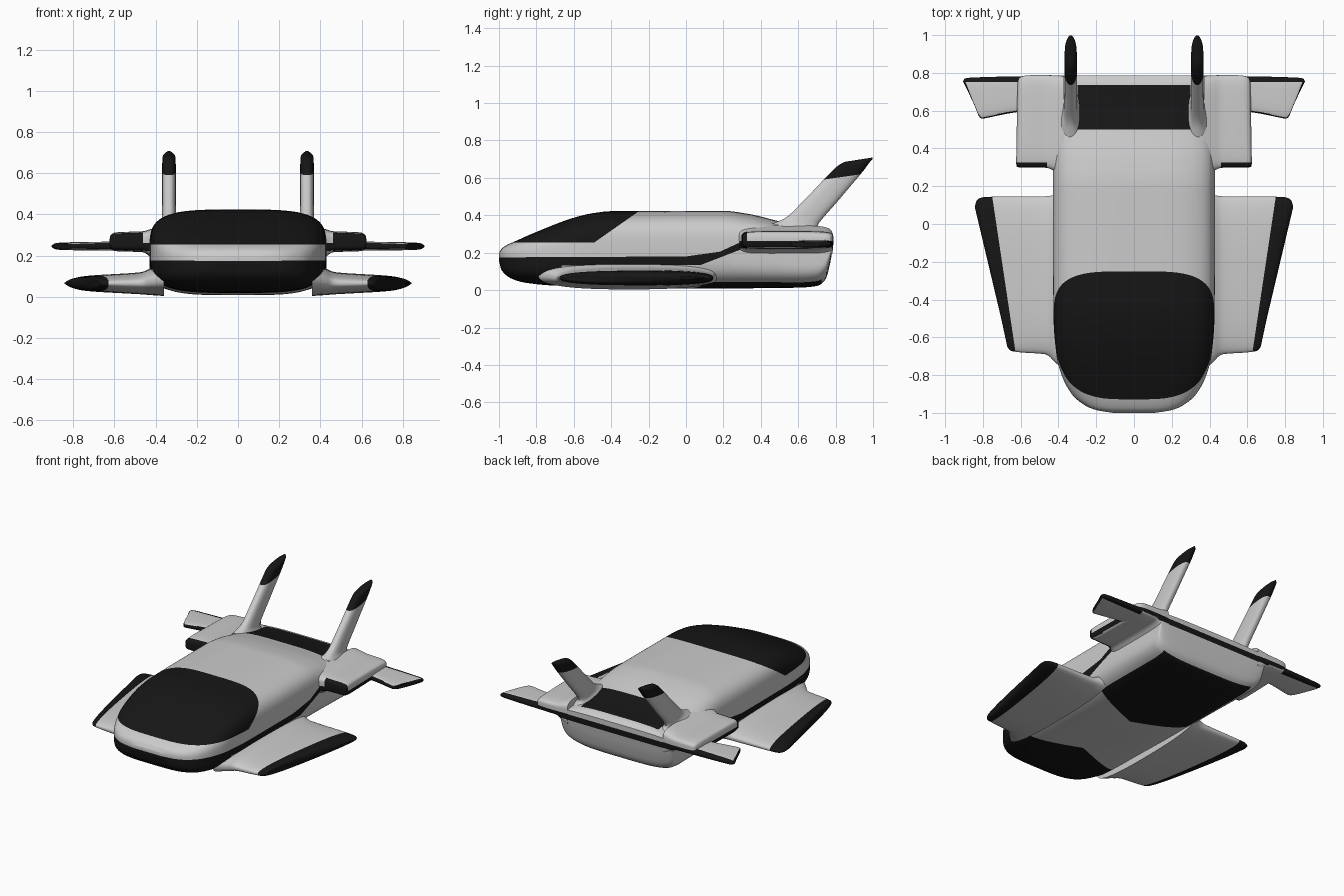
import bpy, bmesh, math
from mathutils import Vector

if "Cube" in bpy.data.objects:
    bpy.data.objects.remove(bpy.data.objects["Cube"])


def material(name, v):
    m = bpy.data.materials.new(name)
    m.diffuse_color = (v, v, v, 1)
    m.use_nodes = True
    m.node_tree.nodes["Principled BSDF"].inputs["Base Color"].default_value = m.diffuse_color
    return m


GREY, BLACK = material("light_grey", 0.8), material("black", 0.008)


def curve(pts):
    # monotone cubic through (t, value) points
    t, v = zip(*pts)
    s = [(v[i + 1] - v[i]) / (t[i + 1] - t[i]) for i in range(len(t) - 1)]
    m = [s[0]] + [2 * a * b / (a + b) if a * b > 0 else 0 for a, b in zip(s, s[1:])] + [s[-1]]

    def f(x):
        i = max(k for k in range(len(s)) if k == 0 or t[k] <= x)
        h = t[i + 1] - t[i]
        u = (x - t[i]) / h
        return ((2*u**3 - 3*u*u + 1) * v[i] + (u**3 - 2*u*u + u) * h * m[i]
                + (3*u*u - 2*u**3) * v[i + 1] + (u**3 - u*u) * h * m[i + 1])
    return f


def oval(n, count):
    # unit superellipse
    out = []
    for k in range(count):
        a = 2 * math.pi * (k + 0.5) / count
        c, s = math.cos(a), math.sin(a)
        out.append((math.copysign(abs(c) ** (2 / n), c), math.copysign(abs(s) ** (2 / n), s)))
    return out


def loft(name, rings, paint, cuts=(), mirror=False, angle=40):
    bm = bmesh.new()
    vs = [[bm.verts.new(p) for p in r] for r in rings]
    n = len(vs[0])
    for a, b in zip(vs, vs[1:]):
        for i in range(n):
            bm.faces.new((a[i], a[(i + 1) % n], b[(i + 1) % n], b[i]))
    bm.faces.new(vs[0])
    bm.faces.new(vs[-1])
    bmesh.ops.recalc_face_normals(bm, faces=bm.faces)
    # split along paint borders so colour edges are clean
    for co, no in cuts:
        bmesh.ops.bisect_plane(bm, geom=bm.verts[:] + bm.edges[:] + bm.faces[:],
                               plane_co=co, plane_no=no, dist=1e-5)
    bm.normal_update()
    for f in bm.faces:
        f.material_index = int(paint(f.calc_center_median(), f.normal))
        f.smooth = True
    me = bpy.data.meshes.new(name)
    bm.to_mesh(me)
    bm.free()
    me.materials.append(GREY)
    me.materials.append(BLACK)
    me.set_sharp_from_angle(angle=math.radians(angle))
    ob = bpy.data.objects.new(name, me)
    bpy.context.collection.objects.link(ob)
    if mirror:
        ob.modifiers.new("mirror", 'MIRROR').use_mirror_merge = False
    return ob


def yz_cut(y0, z0, y1, z1):
    return (0, y0, z0), (0, z0 - z1, y1 - y0)


# fuselage: top, bottom and width curves along y
top = curve([(-1, .2), (-.98, .228), (-.9, .267), (-.8, .311), (-.6, .387), (-.5, .411), (-.4, .422),
             (.2, .424), (.32, .41), (.5, .368), (.65, .335), (.75, .318), (.785, .295)])
bottom = curve([(-1, .155), (-.985, .105), (-.93, .06), (-.85, .038), (-.7, .024), (-.4, .016),
                (0, .008), (.6, .013), (.7, .022), (.745, .055), (.77, .14), (.785, .225)])
width = curve([(-1, .11), (-.985, .2), (-.96, .26), (-.9, .33), (-.8, .383), (-.7, .41), (-.5, .426),
               (0, .43), (.785, .43)])
rings = []
N = 90
for i in range(N + 1):
    y = -.1075 - .8925 * math.cos(math.pi * i / N)
    t, b, w = top(y), bottom(y), width(y)
    rings.append([(w * c, y, (t + b) / 2 + (t - b) / 2 * s) for c, s in oval(3.8, 96)])

UP = [(-1, .175), (0, .18), (.18, .205), (.3, .26), (.8, .26)]
LOW = [(-1, .13), (.08, .135), (.3, .22), (.8, .22)]


def line(pts, y):
    for (a, p), (b, q) in zip(pts, pts[1:]):
        if y <= b:
            return p + (q - p) * (y - a) / (b - a)
    return pts[-1][1]


def body_paint(c, n):
    x, y, z = abs(c.x), c.y, c.z
    canopy = z > .255 and (z - .255) > (y + .49) * .7 and y < 0
    stripe = line(LOW, y) < z < line(UP, y)
    nose = z < line(UP, y) and y < -.5 - .4 * x
    belly = z < .1 and -.04 + .4 * x < y < .725 and x < .36
    deck = z > .25 and x < .3 and .5 < y < .735
    return canopy or stripe or nose or belly or deck


cuts = [yz_cut(-1, .255, 1, .255), yz_cut(-.49, .255, -.25, .423)]
cuts += [yz_cut(*p, *q) for P in (UP, LOW) for p, q in zip(P, P[1:])]
cuts += [((0, y, 0), (0, 1, 0)) for y in (.5, .725, .735)]
for s in (-1, 1):
    cuts += [((s * .3, 0, 0), (1, 0, 0)), ((s * .36, 0, 0), (1, 0, 0)),
             ((0, -.5, 0), (s * .4, 1, 0)), ((0, -.04, 0), (s * .4, -1, 0))]
loft("fuselage", rings, body_paint, cuts)


def panel(stations, n, steps=4, count=64):
    # rings running outward; station = x at front, x at back, y0, y1, z0, z1
    d = list(range(len(stations)))
    cs = [curve(list(zip(d, col))) for col in zip(*stations)]
    out = []
    for k in range((len(d) - 1) * steps + 1):
        xf, xb, y0, y1, z0, z1 = (c(k / steps) for c in cs)
        out.append([(xf + (xb - xf) * (c + 1) / 2, y0 + (y1 - y0) * (c + 1) / 2,
                     z0 + (z1 - z0) * (s + 1) / 2) for c, s in oval(n, count)])
    return out


# front wings with flared roots and black tips
wing = [(.36, .36, -.79, .18, .004, .16), (.42, .42, -.73, .155, .008, .14), (.47, .47, -.69, .147, .012, .12),
        (.60, .74, -.68, .145, .024, .106), (.65, .80, -.672, .142, .03, .1),
        (.672, .833, -.645, .125, .042, .09), (.677, .843, -.61, .09, .058, .074)]
edge = Vector((.80, -.12, 0))
loft("front_wing", panel(wing, 2.6), lambda c, n: (c - Vector((.63, -.66, 0))).dot(edge) > 0,
     [((.63, -.66, 0), edge)], True)

# rear side pods, flared into the fuselage
pod = [(.37, .37, .25, .785, .16, .345), (.42, .42, .28, .787, .19, .33), (.47, .46, .298, .788, .217, .318),
       (.57, .53, .3, .788, .22, .315), (.605, .58, .3, .785, .222, .312),
       (.62, .61, .303, .77, .235, .3), (.624, .617, .32, .74, .255, .28)]
loft("side_pod", panel(pod, 5.5),
     lambda c, n: (c.y < .325 and c.x > .46) or (.222 < c.z < .262 and abs(n.z) < .75),
     [((0, .325, 0), (0, 1, 0)), ((.46, 0, 0), (1, 0, 0)), ((0, 0, .262), (0, 0, 1)), ((0, 0, .222), (0, 0, 1))], True)

# rear wings with black rims
tail = [(.5, .5, .6, .783, .222, .27), (.62, .62, .592, .782, .224, .268), (.8, .878, .558, .774, .227, .264),
        (.822, .898, .572, .768, .23, .261), (.83, .905, .6, .755, .238, .253)]
loft("rear_wing", panel(tail, 3.5), lambda c, n: c.x > .6 and (abs(n.z) < .9 or c.y > .752 or c.x > .9),
     [((0, .752, 0), (0, 1, 0))], True)

# swept tail fins: front y, front z, back y, back z, half thickness
fin = [(.46, .355, .74, .29, .055), (.53, .385, .70, .335, .036), (.64, .49, .82, .485, .033),
       (.75, .605, .95, .64, .033), (.80, .655, .987, .69, .032), (.83, .677, .998, .703, .022),
       (.85, .686, .998, .709, .008)]
cs = [curve(list(enumerate(col))) for col in zip(*fin)]
rings = []
for k in range((len(fin) - 1) * 4 + 1):
    y0, z0, y1, z1, h = (c(k / 4) for c in cs)
    rings.append([(.335 + h * s, y0 + (y1 - y0) * (c + 1) / 2, z0 + (z1 - z0) * (c + 1) / 2)
                  for c, s in oval(2.5, 40)])
loft("tail_fin", rings, lambda c, n: c.z > .59 + (c.y - .73) * .143, [yz_cut(.73, .59, .94, .62)], True)
